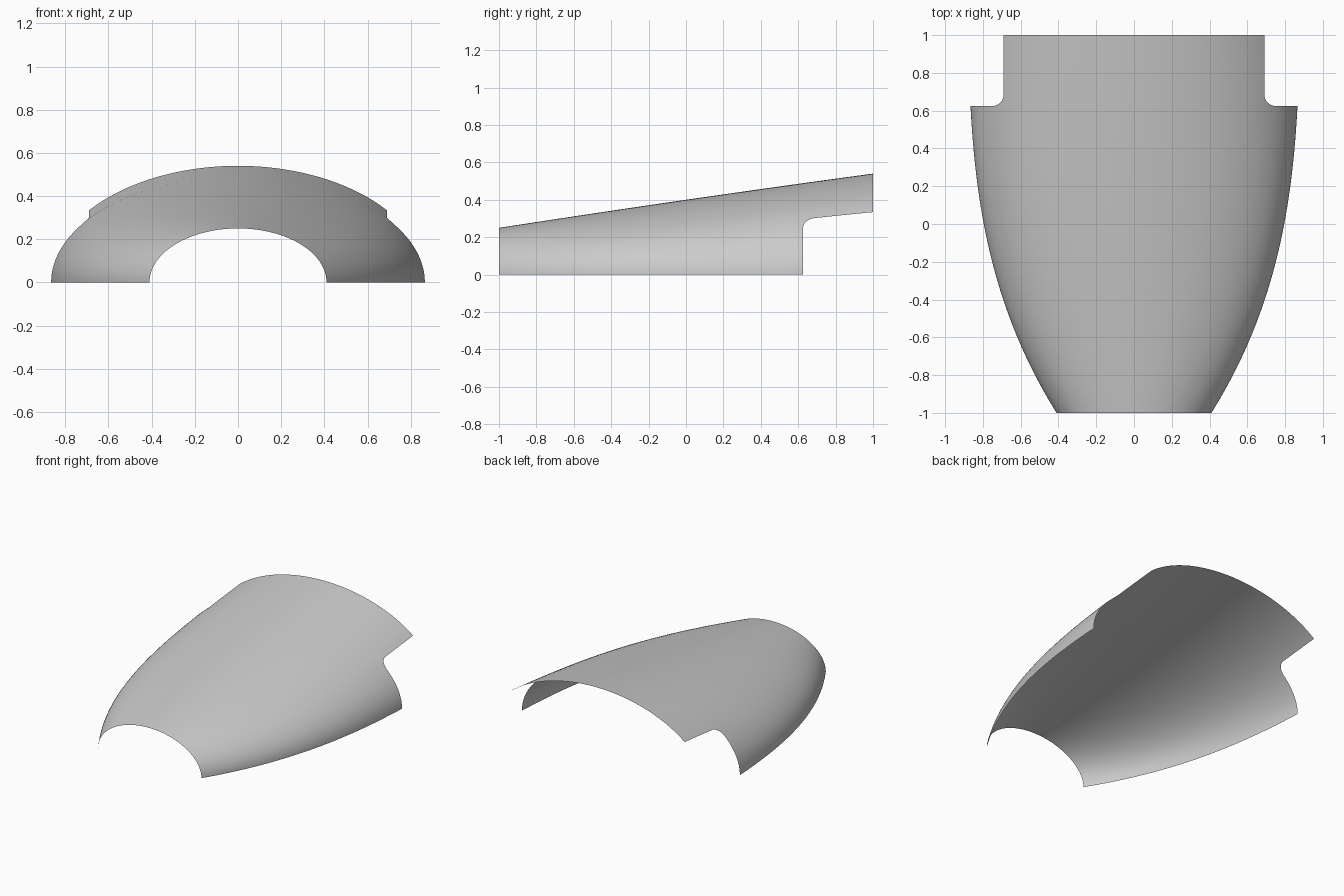
import bpy
import bmesh
from math import asin, sin, cos, pi, sqrt

cube = bpy.data.objects.get("Cube")
if cube:
    bpy.data.objects.remove(cube, do_unlink=True)

NOTCH_Y, NOTCH_X, FILLET = 0.625, 0.69, 0.06


def half_width(y):
    # Hermite curve from the narrow front to the wide back
    u = (y + 1) / 2
    return (0.41 * (2*u**3 - 3*u**2 + 1) + 1.25 * (u**3 - 2*u**2 + u)
            + 0.878 * (3*u**2 - 2*u**3) + 0.04 * (u**3 - u**2))


def height(y):
    return 0.25 + 0.155 * (y + 1) - 0.005 * (y + 1)**2


def limit_angle(y):
    # angle from the crown at which the rear tab ends, with a rounded notch
    y = max(y, NOTCH_Y)
    rise = max(0, NOTCH_Y + FILLET - y)
    x = NOTCH_X + FILLET - sqrt(max(0, FILLET**2 - rise**2))
    return asin(x / half_width(y))


# Stations along the length, closely spaced round the fillet
FRONT, ROUND, REAR = 40, 10, 8
front = [-1 + (1 + NOTCH_Y) * i / FRONT for i in range(FRONT + 1)]
fillet = [NOTCH_Y + FILLET * (1 - cos(pi / 2 * i / ROUND)) for i in range(1, ROUND + 1)]
rear_start = NOTCH_Y + FILLET
rear = [rear_start + (1 - rear_start) * i / REAR for i in range(1, REAR + 1)]

# Elliptical cross-sections: crown columns plus side columns down to the floor
CROWN, SIDE = 48, 16
bm = bmesh.new()
rows = []
for y in front + fillet + rear:
    lim = limit_angle(y)
    angles = [lim * (2 * i / CROWN - 1) for i in range(CROWN + 1)]
    if y <= NOTCH_Y + 1e-6:
        down = [lim + (pi / 2 - lim) * i / SIDE for i in range(1, SIDE + 1)]
        angles = [-a for a in reversed(down)] + angles + down
    rows.append([bm.verts.new((half_width(y) * sin(a), y, height(y) * cos(a)))
                 for a in angles])

for a, b in zip(rows, rows[1:]):
    skip = (len(a) - len(b)) // 2
    a = a[skip:len(a) - skip]
    for i in range(len(b) - 1):
        bm.faces.new((a[i], a[i + 1], b[i + 1], b[i]))

mesh = bpy.data.meshes.new("curved_cover")
bm.to_mesh(mesh)
bm.free()
mesh.shade_smooth()
cover = bpy.data.objects.new("curved_cover", mesh)
bpy.context.collection.objects.link(cover)

# Plain grey finish
grey = bpy.data.materials.new("light_grey")
grey.use_nodes = True
colour = (0.6, 0.6, 0.6, 1)
grey.diffuse_color = colour
grey.node_tree.nodes["Principled BSDF"].inputs["Base Color"].default_value = colour
mesh.materials.append(grey)
